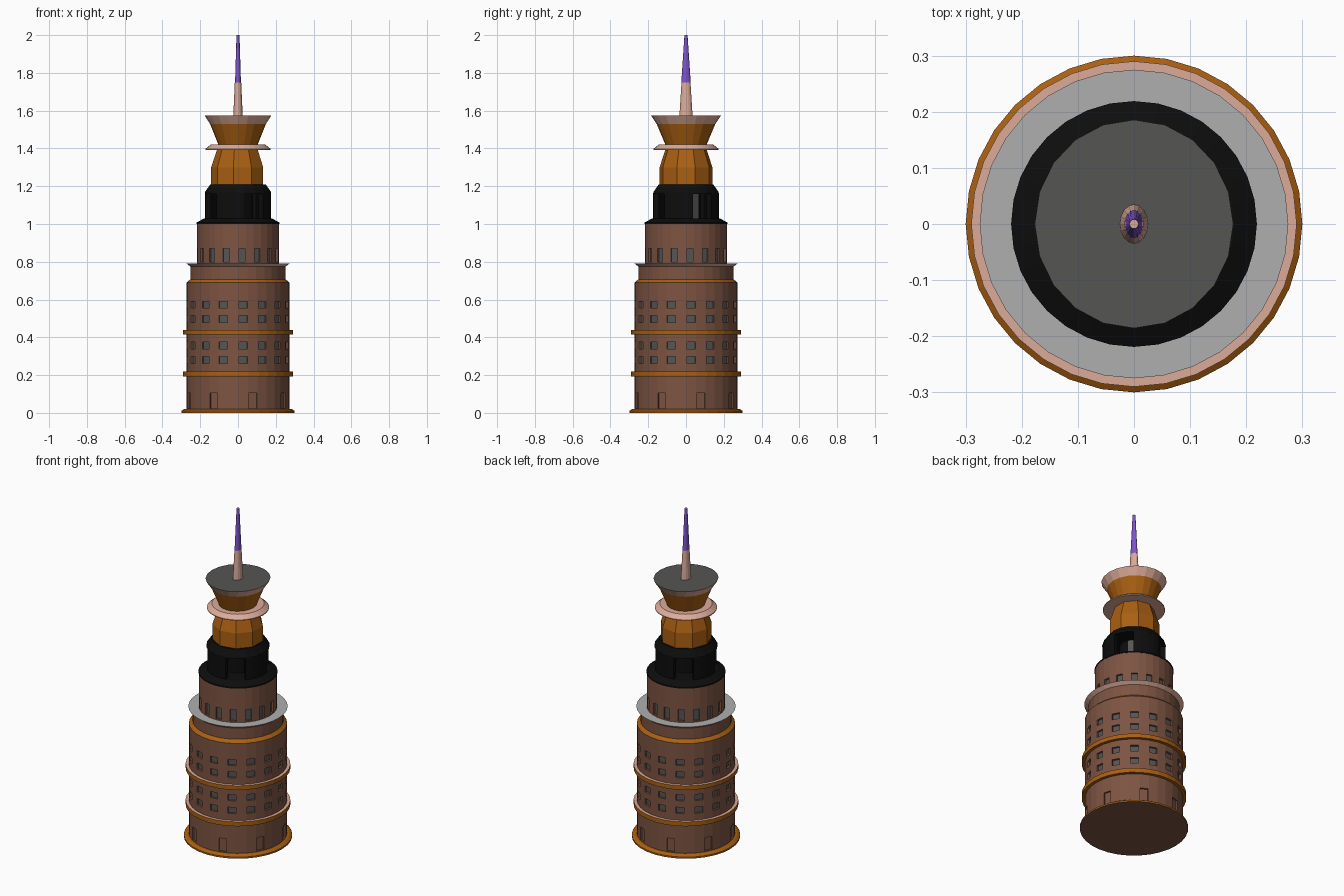
import bpy, bmesh, math

if "Cube" in bpy.data.objects:
    bpy.data.objects.remove(bpy.data.objects["Cube"])

COLOURS = {
    "brown_wall": (0.205, 0.088, 0.055),
    "orange_trim": (0.40, 0.115, 0.006),
    "pale_pink": (0.72, 0.41, 0.32),
    "light_grey": (0.43, 0.43, 0.43),
    "dark_grey": (0.09, 0.09, 0.088),
    "black": (0.004, 0.004, 0.004),
    "purple": (0.21, 0.09, 0.62),
}
NAMES = list(COLOURS)
MATS = []
for name, c in COLOURS.items():
    m = bpy.data.materials.new(name)
    m.diffuse_color = (*c, 1)
    m.use_nodes = True
    m.node_tree.nodes["Principled BSDF"].inputs["Base Color"].default_value = m.diffuse_color
    MATS.append(m)
BROWN, ORANGE, PINK, LIGHT, DARK, BLACK, PURPLE = range(7)


def finish(name, bm):
    me = bpy.data.meshes.new(name)
    bm.to_mesh(me)
    bm.free()
    for m in MATS:
        me.materials.append(m)
    ob = bpy.data.objects.new(name, me)
    bpy.context.collection.objects.link(ob)
    return ob


def lathe(profile, n, phase=0.0, bottom=BROWN, top=BROWN, sy=1.0):
    """Turn (radius, z, colour of the band above) points; returns mesh and bands of faces."""
    bm = bmesh.new()
    rings = []
    for r, z, _ in profile:
        rings.append([bm.verts.new((r * math.cos(phase + math.tau * i / n),
                                    sy * r * math.sin(phase + math.tau * i / n), z))
                      for i in range(n)])
    bands = []
    for (a, b), p in zip(zip(rings, rings[1:]), profile):
        band = []
        for i in range(n):
            j = (i + 1) % n
            f = bm.faces.new((a[i], a[j], b[j], b[i]))
            f.material_index = p[2]
            band.append(f)
        bands.append(band)
    bm.faces.new(rings[0][::-1]).material_index = bottom
    bm.faces.new(rings[-1]).material_index = top
    bm.normal_update()
    return bm, bands


# Main tower body: storeys, trims and ledges in one profile
R, S = 0.272, 0.217
body = [
    (0.30, 0.0, ORANGE), (0.30, 0.01, ORANGE), (0.285, 0.02, ORANGE), (R, 0.02, BROWN),
    (R, 0.108, BROWN), (R, 0.193, ORANGE), (0.29, 0.193, ORANGE), (0.29, 0.22, PINK),
    (R, 0.22, BROWN), (R, 0.257, BROWN), (R, 0.303, BROWN), (R, 0.335, BROWN),
    (R, 0.38, BROWN), (R, 0.415, ORANGE), (0.29, 0.415, ORANGE), (0.29, 0.44, PINK),
    (R, 0.44, BROWN), (R, 0.475, BROWN), (R, 0.52, BROWN), (R, 0.55, BROWN),
    (R, 0.595, BROWN), (R, 0.69, ORANGE), (0.252, 0.707, BROWN), (0.252, 0.775, PINK),
    (0.275, 0.792, LIGHT), (S, 0.792, BROWN), (S, 0.796, BROWN), (S, 0.873, BROWN),
    (S, 1.0, BROWN),
]
bm, bands = lathe(body, 32, -math.pi / 2, BROWN, BLACK)


def recess(faces, margin, depth, colour):
    bmesh.ops.inset_individual(bm, faces=faces, thickness=margin, use_even_offset=True)
    bmesh.ops.inset_individual(bm, faces=faces, thickness=0.0, depth=-depth)
    for f in faces:
        f.material_index = colour


# Windows on every other facet, doors on every fourth
for k in (9, 11, 17, 19, 26):
    recess(bands[k][0::2], 0.004, 0.012, DARK)
recess(bands[3][1::4], 0.004, 0.01, BROWN)
finish("tower_body", bm)

# Open gallery: sloped floor, pillars, core and tapered roof
finish("gallery_floor", lathe([(0.219, 1.0, BLACK), (0.219, 1.008, BLACK), (0.178, 1.03, BLACK)],
                              32, 0, BLACK, BLACK)[0])
finish("gallery_roof", lathe([(0.176, 1.16, BLACK), (0.176, 1.168, BLACK), (0.148, 1.208, BLACK)],
                             18, 0, BLACK, BLACK)[0])
bm, bands = lathe([(0.08, 1.02, BLACK), (0.08, 1.17, BLACK)], 12, math.radians(25), BLACK, BLACK)
bands[0][0].material_index = DARK
finish("gallery_core", bm)


def pillar(name, a0, a1, steps=4):
    bm = bmesh.new()
    sections = []
    for i in range(steps + 1):
        a = math.radians(a0 + (a1 - a0) * i / steps)
        sections.append([bm.verts.new((r * math.cos(a), r * math.sin(a), z))
                         for r, z in ((0.145, 1.02), (0.175, 1.02), (0.175, 1.165), (0.145, 1.165))])
    for s, t in zip(sections, sections[1:]):
        for i in range(4):
            j = (i + 1) % 4
            bm.faces.new((s[i], s[j], t[j], t[i]))
    bm.faces.new(sections[0])
    bm.faces.new(sections[-1][::-1])
    for f in bm.faces:
        f.material_index = BLACK
    bmesh.ops.recalc_face_normals(bm, faces=bm.faces)
    finish(name, bm)


for q in range(4):
    pillar(f"gallery_pillar_{q + 1}", 49 + 90 * q, 102 + 90 * q)

# Nine-sided orange neck
finish("neck", lathe([(0.142, 1.208, ORANGE), (0.142, 1.30, ORANGE), (0.112, 1.39, ORANGE),
                      (0.105, 1.42, ORANGE)], 9, math.pi, ORANGE, ORANGE)[0])

# Thin pink collar
finish("collar", lathe([(0.10, 1.393, PINK), (0.172, 1.393, PINK), (0.172, 1.398, PINK),
                        (0.145, 1.42, PINK)], 32, 0, PINK, PINK)[0])

# Flared crown with dark flat roof
finish("crown", lathe([(0.102, 1.415, ORANGE), (0.148, 1.53, PINK), (0.177, 1.575, PINK)],
                      20, 0, ORANGE, DARK, 1.05)[0])

# Oval spire: pink foot, purple needle
finish("spire_foot", lathe([(0.025, 1.57, PINK), (0.017, 1.75, PINK)], 16, 0, PINK, PINK, 1.4)[0])
finish("spire_needle", lathe([(0.0155, 1.75, PURPLE), (0.008, 2.0, PURPLE)],
                             16, 0, PURPLE, PINK, 1.6)[0])
needle = bpy.data.objects["spire_needle"]
for v in needle.data.vertices:
    if v.co.z > 1.9:
        v.co.y *= 0.65
